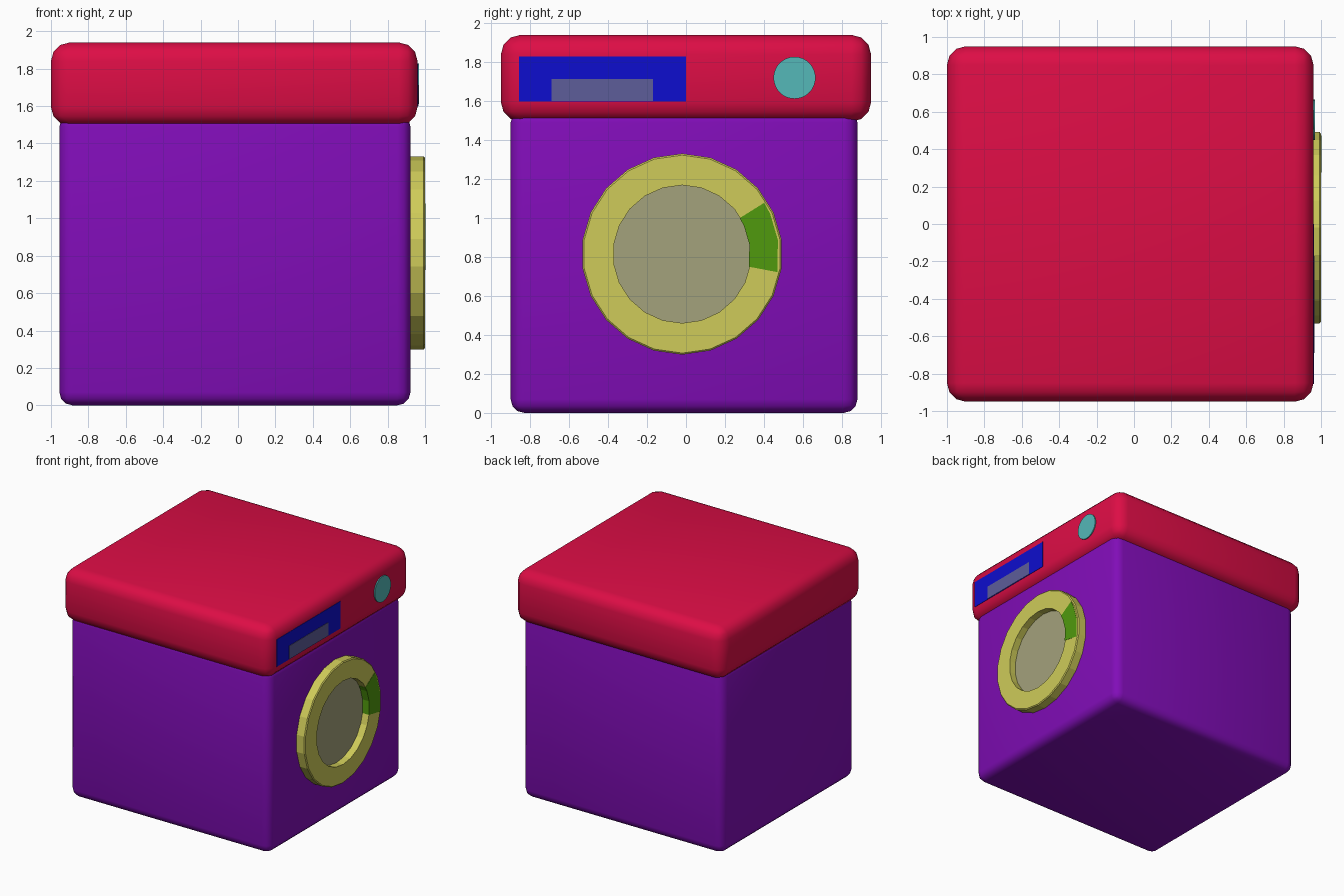
import bpy, bmesh, math

if "Cube" in bpy.data.objects:
    bpy.data.objects.remove(bpy.data.objects["Cube"])

DOOR_Y, DOOR_Z = -0.02, 0.815


def finish(obj, color, smooth=True):
    mat = bpy.data.materials.new(obj.name + "_mat")
    mat.diffuse_color = (*color, 1)
    mat.use_nodes = True
    mat.node_tree.nodes["Principled BSDF"].inputs["Base Color"].default_value = mat.diffuse_color
    obj.data.materials.append(mat)
    bpy.ops.object.select_all(action='DESELECT')
    obj.select_set(True)
    bpy.context.view_layer.objects.active = obj
    if smooth:
        bpy.ops.object.shade_smooth_by_angle(angle=math.radians(35))
    return obj


def box(name, lo, hi, color, bevel=0.0):
    bpy.ops.mesh.primitive_cube_add(size=1, location=[(a + b) / 2 for a, b in zip(lo, hi)])
    obj = bpy.context.object
    obj.name = name
    obj.scale = [b - a for a, b in zip(lo, hi)]
    bpy.ops.object.transform_apply(location=False, rotation=False, scale=True)
    if bevel:
        mod = obj.modifiers.new("rounded", 'BEVEL')
        mod.width, mod.segments = bevel, 3
        bpy.ops.object.modifier_apply(modifier=mod.name)
    return finish(obj, color, bool(bevel))


def disc(name, x0, x1, y, z, r, sides, color):
    bpy.ops.mesh.primitive_cylinder_add(vertices=sides, radius=r, depth=x1 - x0,
                                        location=((x0 + x1) / 2, y, z),
                                        rotation=(0, math.pi / 2, 0))
    bpy.context.object.name = name
    return finish(bpy.context.object, color)


def ring(name, profile, angles, closed, color):
    """Sweep an (x, radius) profile around the door axis."""
    bm = bmesh.new()
    rows = [[bm.verts.new((x, DOOR_Y + r * math.cos(a), DOOR_Z + r * math.sin(a)))
             for x, r in profile] for a in angles]
    n, m = len(rows), len(profile)
    for i in range(n if closed else n - 1):
        a, b = rows[i], rows[(i + 1) % n]
        for j in range(m):
            k = (j + 1) % m
            bm.faces.new((a[j], a[k], b[k], b[j]))
    if not closed:
        bm.faces.new(rows[0])
        bm.faces.new(rows[-1])
    bmesh.ops.recalc_face_normals(bm, faces=bm.faces)
    mesh = bpy.data.meshes.new(name)
    bm.to_mesh(mesh)
    bm.free()
    obj = bpy.data.objects.new(name, mesh)
    bpy.context.collection.objects.link(obj)
    return finish(obj, color, False)


# Cabinet and overhanging top
box("cabinet", (-0.955, -0.90, 0), (0.922, 0.88, 1.56), (0.22, 0.004, 0.48), 0.07)
box("top_housing", (-1.0, -0.95, 1.495), (0.96, 0.95, 1.94), (0.72, 0.004, 0.06), 0.10)

# Control panel: detergent drawer, its handle and the dial
box("drawer", (0.94, -0.856, 1.597), (0.963, 0.0, 1.828), (0.004, 0.004, 0.62))
box("drawer_handle", (0.945, -0.69, 1.60), (0.966, -0.17, 1.713), (0.11, 0.11, 0.32))
disc("dial", 0.94, 0.969, 0.557, 1.72, 0.108, 32, (0.09, 0.48, 0.48))

# Door: rim, recessed window and latch
sides = 22
rim = [(0.90, 0.354), (0.90, 0.516), (0.993, 0.516), (1.0, 0.508), (1.0, 0.354)]
ring("door_rim", rim, [math.pi / 2 + 2 * math.pi * i / sides for i in range(sides)],
     True, (0.62, 0.60, 0.1))
disc("door_window", 0.90, 0.94, DOOR_Y, DOOR_Z, 0.358, 22, (0.37, 0.36, 0.2))
latch = [(0.925, 0.349), (0.925, 0.497), (1.002, 0.497), (1.002, 0.349)]
ring("door_latch", latch, [math.radians(a) for a in (-10.7, 8.2, 24.5, 32)],
     False, (0.08, 0.32, 0.004))
